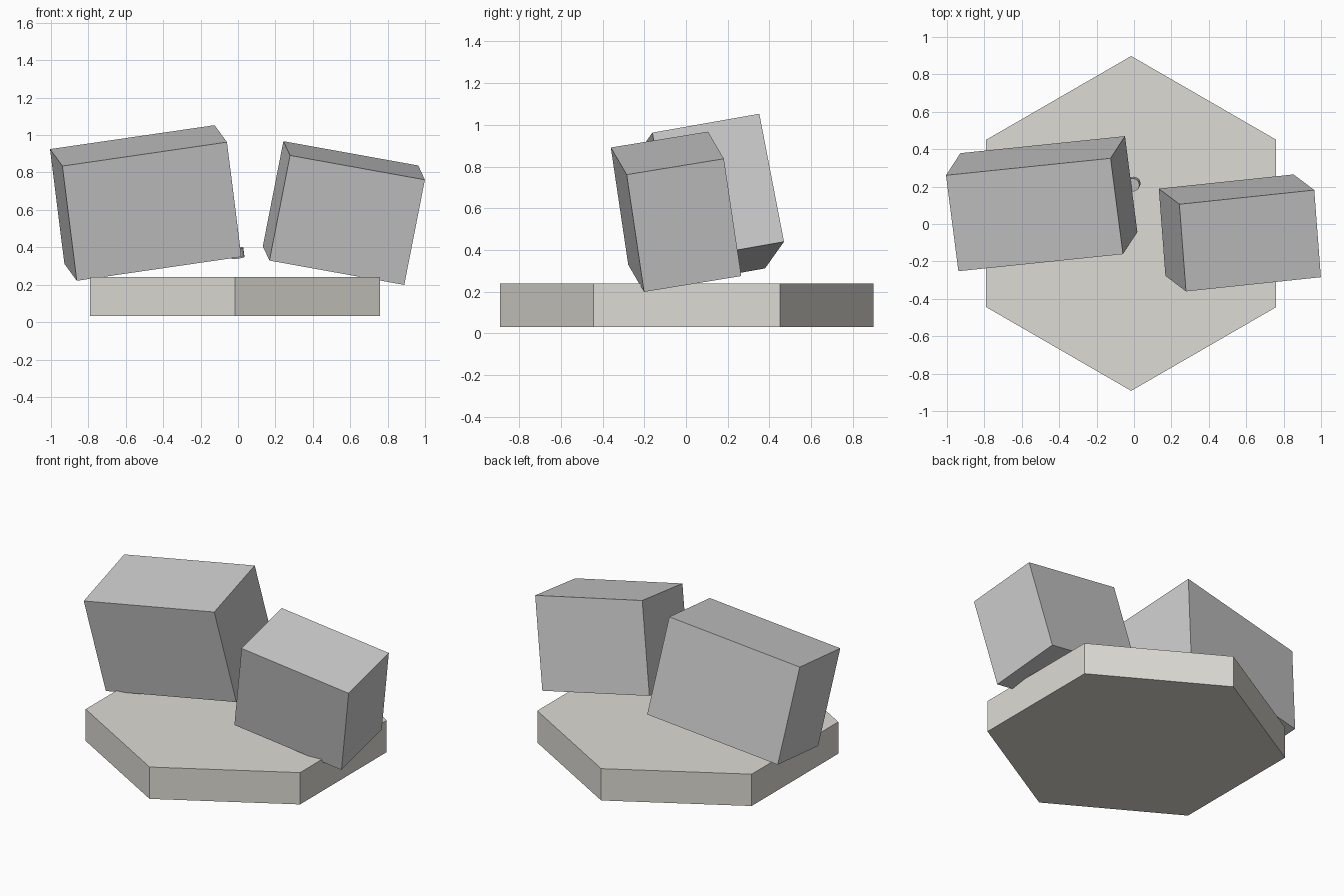
import bpy, math
from mathutils import Matrix, Vector

if "Cube" in bpy.data.objects:
    bpy.data.objects.remove(bpy.data.objects["Cube"])


def frame(u, v):
    """Orthonormal rotation from a box's right and back directions."""
    x = Vector(u).normalized()
    z = x.cross(Vector(v)).normalized()
    return Matrix((x, z.cross(x), z)).transposed()


def tilted_box(name, corner, u, v, w):
    """Box from its lower front left corner and three edge vectors."""
    size = [Vector(e).length for e in (u, v, w)]
    rot = frame(u, v)
    centre = Vector(corner) + rot @ Vector(size) / 2
    bpy.ops.mesh.primitive_cube_add(size=1)
    ob = bpy.context.object
    ob.name = name
    ob.matrix_world = (Matrix.Translation(centre) @ rot.to_4x4()
                       @ Matrix.Diagonal((*size, 1)))
    return rot


def material(ob, rgb):
    mat = bpy.data.materials.new(ob.name + "_colour")
    mat.diffuse_color = (*rgb, 1)
    mat.use_nodes = True
    mat.node_tree.nodes["Principled BSDF"].inputs["Base Color"].default_value = mat.diffuse_color
    ob.data.materials.append(mat)


# Hexagonal base slab, points towards front and back
bpy.ops.mesh.primitive_cylinder_add(vertices=6, radius=0.895, depth=0.208,
                                    location=(-0.015, 0.003, 0.136))
base = bpy.context.object
base.name = "base"
if abs(max(v.co.y for v in base.data.vertices) - 0.895) > 0.01:
    base.data.transform(Matrix.Rotation(math.radians(30), 4, 'Z'))
material(base, (0.73, 0.71, 0.66))

# Two tilted blocks
rot = tilted_box("left_block", (-0.862, -0.134, 0.221),
                 (0.88, 0.091, 0.128), (-0.063, 0.513, 0.091), (-0.073, -0.117, 0.614))
tilted_box("right_block", (0.168, -0.277, 0.329),
           (0.721, 0.076, -0.13), (-0.035, 0.466, 0.076), (0.107, -0.088, 0.562))

# Small pin at the inner lower edge of the left block
bpy.ops.mesh.primitive_cylinder_add(vertices=16, radius=0.036, depth=0.05)
pin = bpy.context.object
pin.name = "pin"
pin.matrix_world = Matrix.Translation((-0.004, 0.213, 0.37)) @ rot.to_4x4()
bpy.ops.object.shade_smooth_by_angle()
